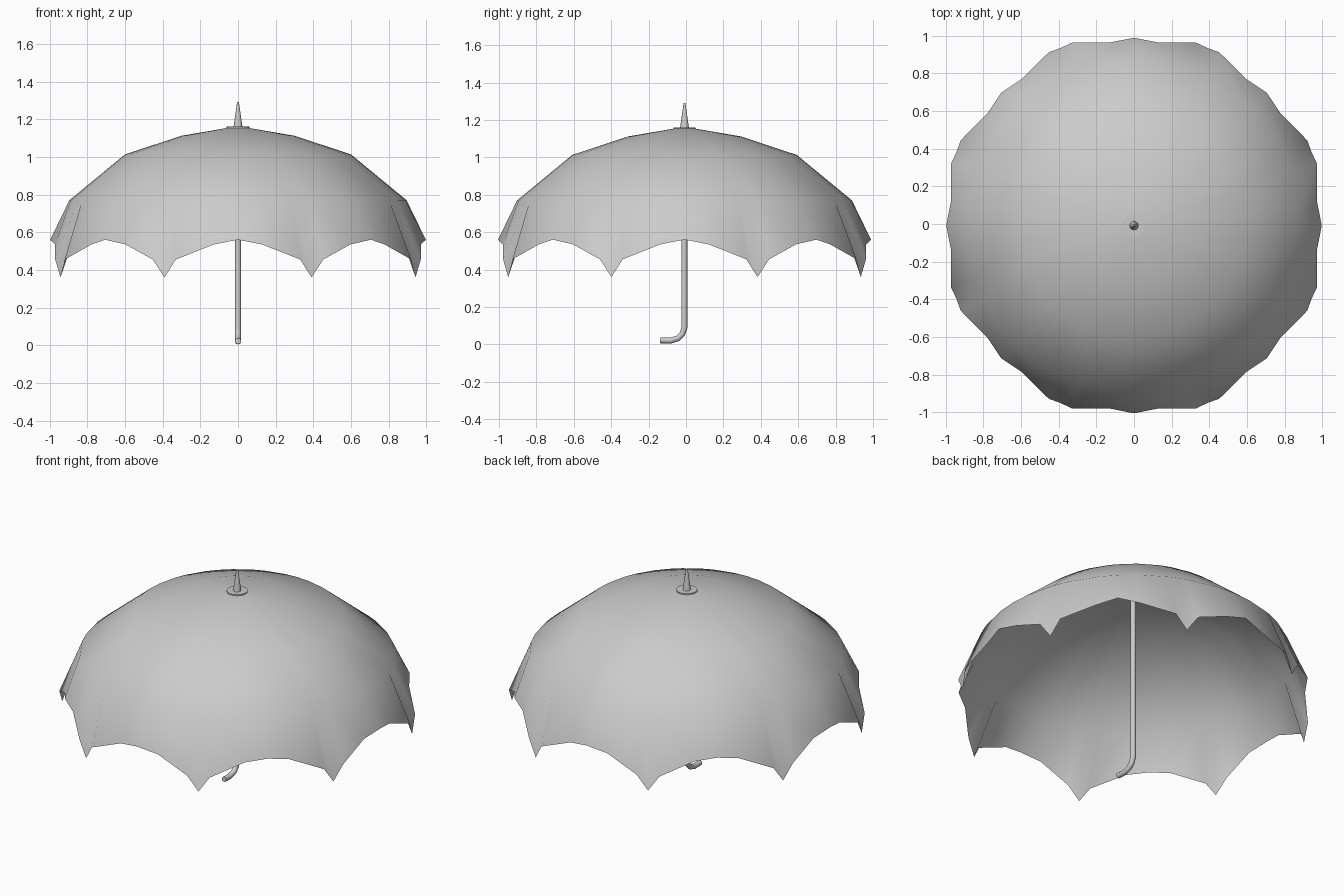
import bpy, bmesh, math
from mathutils import Vector

cube = bpy.data.objects.get("Cube")
if cube:
    bpy.data.objects.remove(cube, do_unlink=True)

grey = bpy.data.materials.new("light grey")
grey.use_nodes = True
colour = (0.6, 0.6, 0.6, 1)
grey.diffuse_color = colour
grey.node_tree.nodes["Principled BSDF"].inputs["Base Color"].default_value = colour

AXIS_Y = -0.008


def add_object(name, bm, angle):
    """Turn a bmesh into a smooth-shaded grey object on the umbrella axis."""
    mesh = bpy.data.meshes.new(name)
    bm.to_mesh(mesh)
    bm.free()
    mesh.materials.append(grey)
    obj = bpy.data.objects.new(name, mesh)
    obj.location.y = AXIS_Y
    bpy.context.collection.objects.link(obj)
    bpy.ops.object.select_all(action="DESELECT")
    obj.select_set(True)
    bpy.context.view_layer.objects.active = obj
    bpy.ops.object.shade_smooth_by_angle(angle=math.radians(angle))
    return obj


def bridge(bm, a, b):
    """Join two equal closed rings with quads."""
    for i in range(len(a)):
        j = (i + 1) % len(a)
        bm.faces.new((a[i], b[i], b[j], a[j]))


def polar(radius, degrees, z):
    t = math.radians(degrees)
    return Vector((radius * math.cos(t), radius * math.sin(t), z))


# Canopy: round upper rings, then a scalloped hem with eight pointed tips
hem = [(0, 0.997, 0.56), (7.5, 0.98, 0.535), (18.8, 1.025, 0.455),
       (22.5, 1.02, 0.36), (26.2, 1.025, 0.455), (37.5, 0.98, 0.535)]
hem = [(a + 45 * k, r, z) for k in range(8) for a, r, z in hem]
bm = bmesh.new()
rings = [[bm.verts.new(polar(r, a, z)) for a, _, _ in hem]
         for r, z in ((0.06, 1.153), (0.3, 1.112), (0.6, 1.013), (0.895, 0.77))]
rings.append([bm.verts.new(polar(r, a, z)) for a, r, z in hem])
for upper, lower in zip(rings, rings[1:]):
    bridge(bm, upper, lower)
bm.faces.new(rings[0])
bmesh.ops.recalc_face_normals(bm, faces=bm.faces)
add_object("canopy", bm, 60)


# Collar and spike on top
def turned(name, profile, sides):
    bm = bmesh.new()
    loops = [[bm.verts.new(polar(r, 360 * i / sides, z)) for i in range(sides)]
             for r, z in profile]
    for upper, lower in zip(loops, loops[1:]):
        bridge(bm, upper, lower)
    bm.faces.new(loops[0])
    bm.faces.new(loops[-1])
    bmesh.ops.recalc_face_normals(bm, faces=bm.faces)
    add_object(name, bm, 40)


turned("top_collar", [(0.06, 1.16), (0.06, 1.148)], 24)
turned("top_spike", [(0.005, 1.29), (0.024, 1.155)], 12)

# Shaft bending forward into a short handle
path = [Vector((0, y, z)) for y, z in
        ((0, 1.15), (0, 0.09), (-0.012, 0.055), (-0.035, 0.032),
         (-0.075, 0.02), (-0.13, 0.022))]
bm = bmesh.new()
loops = []
for i, p in enumerate(path):
    along = (path[min(i + 1, len(path) - 1)] - path[max(i - 1, 0)]).normalized()
    if i == 1:
        along = Vector((0, -0.17, -1)).normalized()
    side = Vector((1, 0, 0))
    across = along.cross(side)
    loops.append([bm.verts.new(p + 0.016 * (side * math.cos(t) + across * math.sin(t)))
                  for t in (math.tau * k / 12 for k in range(12))])
for a, b in zip(loops, loops[1:]):
    bridge(bm, a, b)
bm.faces.new(loops[0])
bm.faces.new(loops[-1])
bmesh.ops.recalc_face_normals(bm, faces=bm.faces)
add_object("shaft_and_handle", bm, 50)
